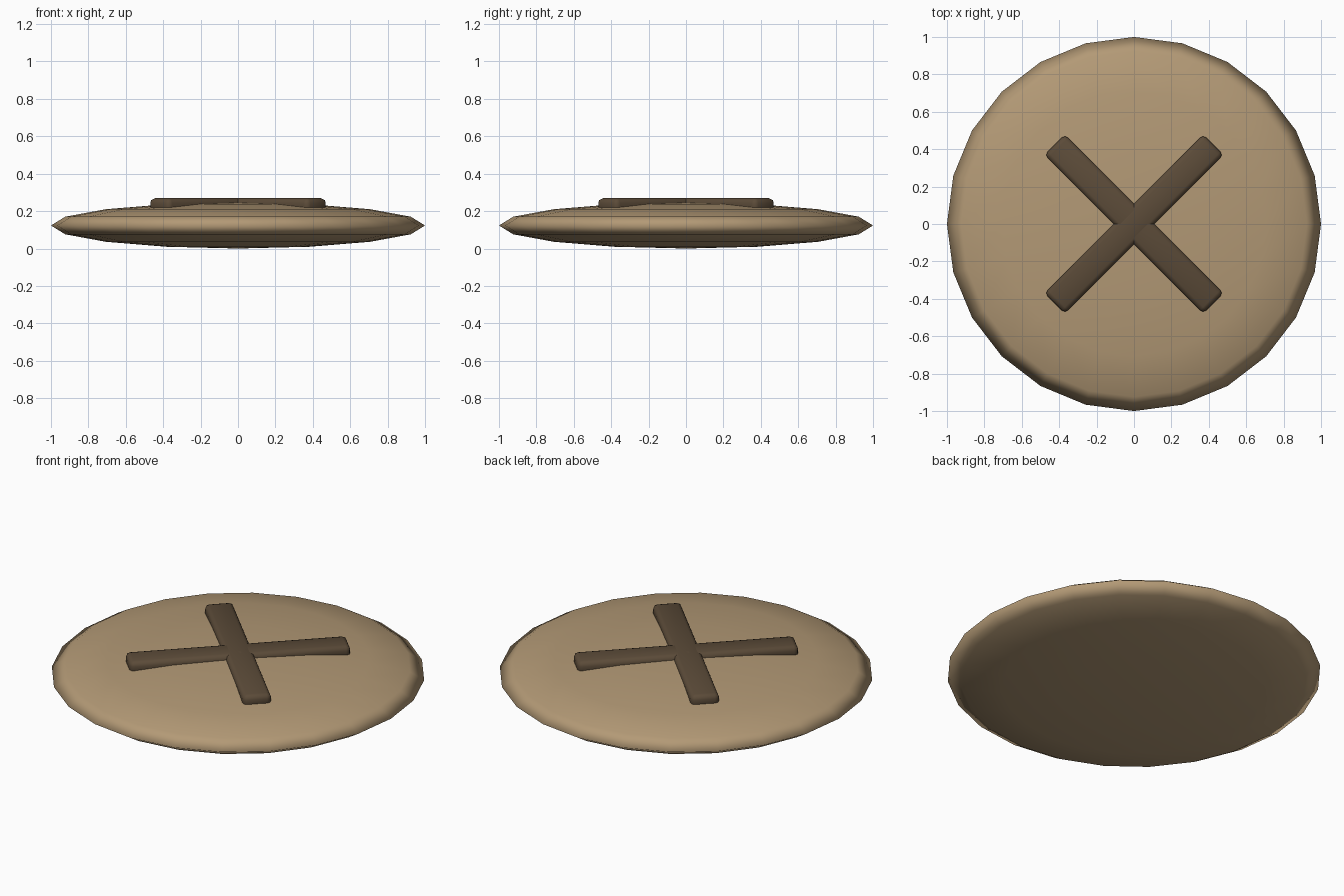
import bpy
import math

if "Cube" in bpy.data.objects:
    bpy.data.objects.remove(bpy.data.objects["Cube"])


def material(name, rgb):
    m = bpy.data.materials.new(name)
    m.diffuse_color = (*rgb, 1.0)
    m.use_nodes = True
    m.node_tree.nodes["Principled BSDF"].inputs["Base Color"].default_value = m.diffuse_color
    return m


tan = material("tan", (0.45, 0.32, 0.18))
brown = material("dark brown", (0.105, 0.07, 0.04))

# Flattened round disc
HALF = 0.123
bpy.ops.mesh.primitive_uv_sphere_add(segments=24, ring_count=8, radius=1, location=(0, 0, HALF))
disc = bpy.context.object
disc.name = "disc"
disc.scale = (1, 1, HALF)
bpy.ops.object.transform_apply(location=False, rotation=False, scale=True)
bpy.ops.object.shade_smooth()
disc.data.materials.append(tan)


# Rounded bars crossing on top of the disc
def add_bar(name, angle):
    bpy.ops.mesh.primitive_cube_add(size=1, location=(0, 0, 0.23), rotation=(0, 0, angle))
    bar = bpy.context.object
    bar.name = name
    bar.scale = (1.2, 0.155, 0.078)
    bpy.ops.object.transform_apply(location=False, rotation=False, scale=True)
    bevel = bar.modifiers.new("rounded edges", "BEVEL")
    bevel.width = 0.025
    bevel.segments = 2
    bpy.ops.object.modifier_apply(modifier=bevel.name)
    bpy.ops.object.shade_smooth_by_angle(angle=math.radians(50))
    bar.data.materials.append(brown)


add_bar("cross_bar_a", math.radians(45))
add_bar("cross_bar_b", math.radians(-45))
